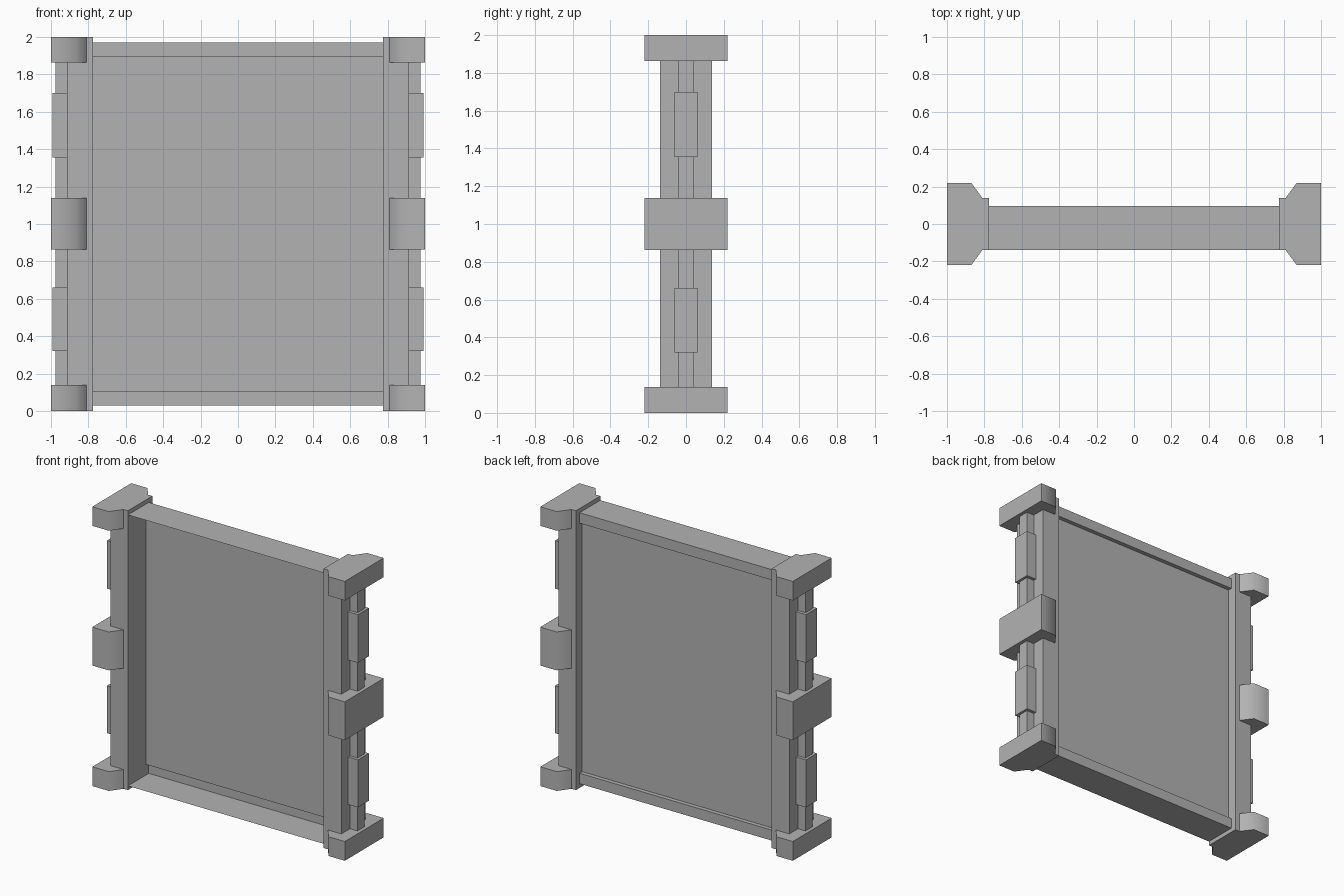
import bpy
import bmesh
import math

default = bpy.data.objects.get("Cube")
if default:
    bpy.data.objects.remove(default, do_unlink=True)

GREY = (0.45, 0.45, 0.45, 1.0)
grey = bpy.data.materials.new("plain_grey")
grey.use_nodes = True
grey.diffuse_color = GREY
grey.node_tree.nodes["Principled BSDF"].inputs["Base Color"].default_value = GREY


def finish(name, bm):
    bmesh.ops.recalc_face_normals(bm, faces=bm.faces)
    mesh = bpy.data.meshes.new(name)
    bm.to_mesh(mesh)
    bm.free()
    mesh.materials.append(grey)
    obj = bpy.data.objects.new(name, mesh)
    bpy.context.collection.objects.link(obj)
    return obj


def box(name, xs, ys, zs):
    bm = bmesh.new()
    bmesh.ops.create_cube(bm, size=1)
    for v in bm.verts:
        v.co = [lo + (c + 0.5) * (hi - lo) for c, (lo, hi) in zip(v.co, (xs, ys, zs))]
    return finish(name, bm)


def clamp(name, side, z0, z1):
    # Chamfered bracket, left open where it wraps the post
    half = [(0.81, POST_Y), (0.87, 0.22), (1.0, 0.22)]
    outline = half + [(x, -y) for x, y in reversed(half)]
    bm = bmesh.new()
    low = [bm.verts.new((side * x, y, z0)) for x, y in outline]
    high = [bm.verts.new((side * x, y, z1)) for x, y in outline]
    bm.faces.new(low)
    bm.faces.new(high)
    for i in range(len(outline) - 1):
        bm.faces.new((low[i], low[i + 1], high[i + 1], high[i]))
    obj = finish(name, bm)
    bpy.ops.object.select_all(action='DESELECT')
    obj.select_set(True)
    bpy.context.view_layer.objects.active = obj
    bpy.ops.object.shade_smooth_by_angle(angle=math.radians(60))


POST_Y = 0.138
INNER_X = 0.775

# Thin folded sheet: flanges at top and bottom, shallow lip, recessed panel
lower = [(-POST_Y, 0.03), (0.097, 0.03), (0.097, 0.105), (0.067, 0.105)]
profile = lower + [(y, 2 - z) for y, z in reversed(lower)]
bm = bmesh.new()
ends = [[bm.verts.new((x, y, z)) for y, z in profile] for x in (-INNER_X, INNER_X)]
for i in range(len(profile) - 1):
    bm.faces.new((ends[0][i], ends[1][i], ends[1][i + 1], ends[0][i + 1]))
finish("folded_panel", bm)

# Side frames
for label, side in (("left", 1), ("right", -1)):
    def span(a, b):
        return tuple(sorted((side * a, side * b)))

    box(label + "_post", span(INNER_X, 0.915), (-POST_Y, POST_Y), (0, 2))
    box(label + "_rail", span(0.9, 0.975), (-0.04, 0.04), (0.1, 1.9))
    for part, z0, z1 in (("lower", 0.32, 0.66), ("upper", 1.355, 1.7)):
        box(f"{label}_{part}_block", span(0.9, 0.993), (-0.062, 0.062), (z0, z1))
    for part, z0, z1 in (("bottom", 0, 0.138), ("middle", 0.863, 1.138), ("top", 1.863, 2)):
        clamp(f"{label}_{part}_clamp", side, z0, z1)
